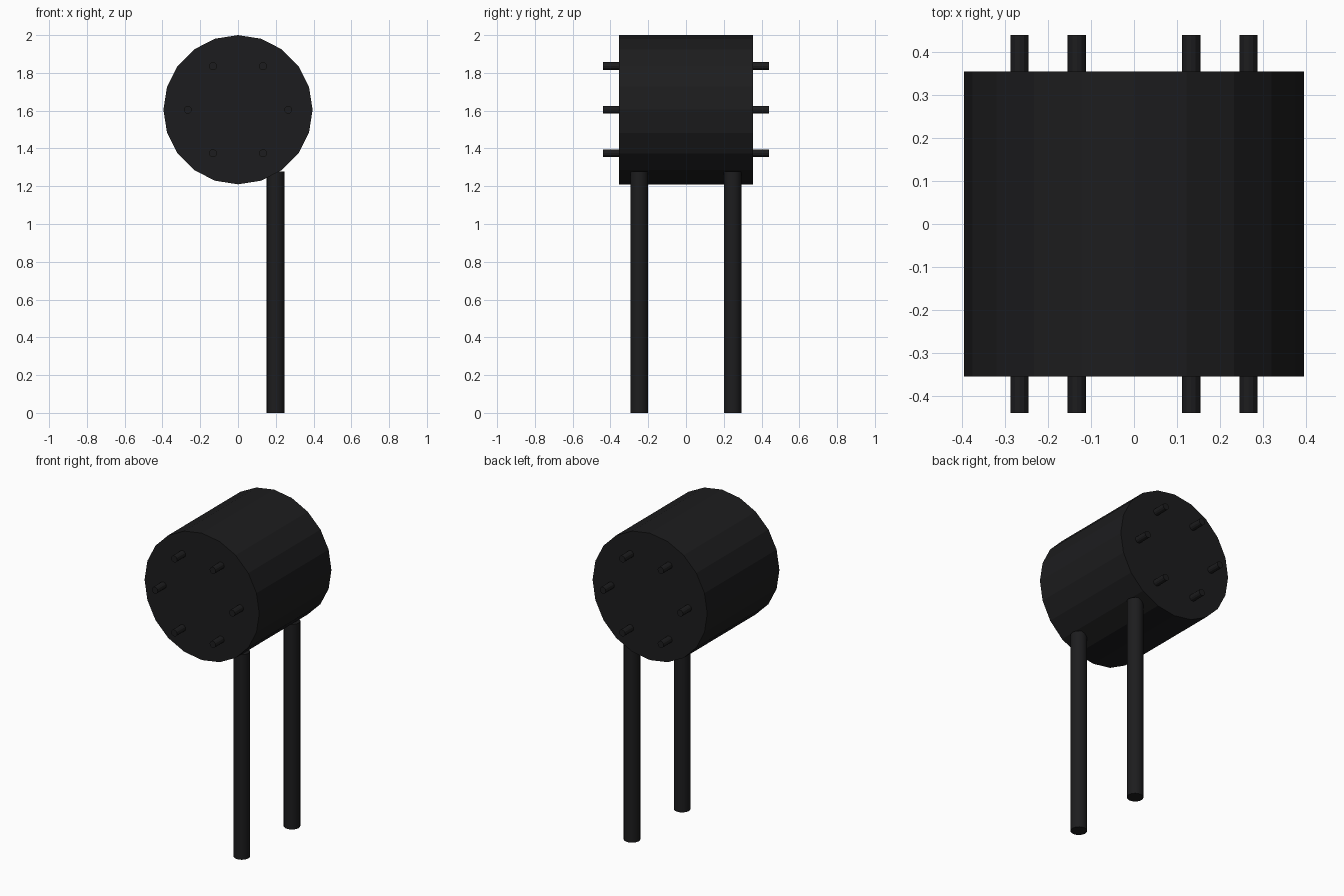
import bpy
from math import pi, cos, sin

if "Cube" in bpy.data.objects:
    bpy.data.objects.remove(bpy.data.objects["Cube"])

black = bpy.data.materials.new("matte_black")
black.diffuse_color = (0.012, 0.012, 0.013, 1)
black.use_nodes = True
black.node_tree.nodes["Principled BSDF"].inputs["Base Color"].default_value = black.diffuse_color


def rod(name, loc, radius, length, sides, along_y=False):
    """Capped cylinder standing on z, or lying along y."""
    bpy.ops.mesh.primitive_cylinder_add(
        vertices=sides, radius=radius, depth=length, location=loc,
        rotation=(pi / 2 if along_y else 0, 0, 0))
    obj = bpy.context.object
    obj.name = name
    obj.data.materials.append(black)
    return obj


# Drum lying along y
DRUM_Z, DRUM_R, DRUM_HALF = 1.605, 0.395, 0.355
rod("drum", (0, 0, DRUM_Z), DRUM_R, 2 * DRUM_HALF, 20, along_y=True)

# Ring of six pins on each end, slightly sunk into the drum
PIN_RING, PIN_IN, PIN_OUT = 0.266, 0.34, 0.439
for end, side in (("front", -1), ("back", 1)):
    for i in range(6):
        a = i * pi / 3
        rod(f"{end}_pin_{i + 1}",
            (PIN_RING * cos(a), side * (PIN_IN + PIN_OUT) / 2,
             DRUM_Z + PIN_RING * sin(a)),
            0.021, PIN_OUT - PIN_IN, 12, along_y=True)

# Two legs under the right side of the drum
LEG_TOP = 1.277
for end, side in (("front", -1), ("back", 1)):
    leg = rod(f"{end}_leg", (0.199, side * 0.247, LEG_TOP / 2), 0.047, LEG_TOP, 20)
    bpy.ops.object.shade_smooth_by_angle()
